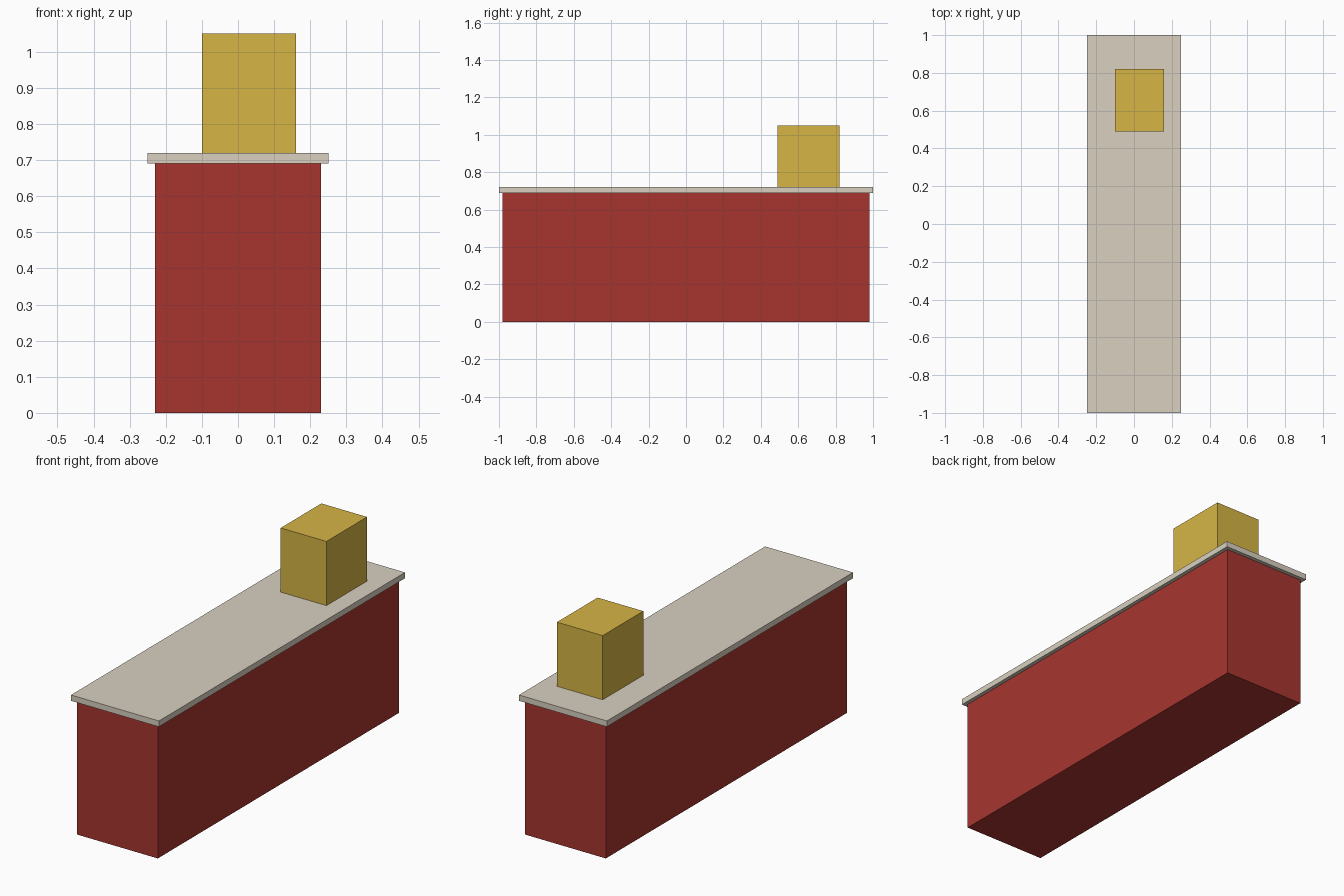
import bpy

if "Cube" in bpy.data.objects:
    bpy.data.objects.remove(bpy.data.objects["Cube"])


def material(name, color):
    mat = bpy.data.materials.new(name)
    mat.diffuse_color = (*color, 1.0)
    mat.use_nodes = True
    mat.node_tree.nodes["Principled BSDF"].inputs["Base Color"].default_value = mat.diffuse_color
    return mat


def box(name, x, y, z, mat):
    """Box spanning the given (min, max) range on each axis."""
    spans = (x, y, z)
    bpy.ops.mesh.primitive_cube_add(size=1, location=[(a + b) / 2 for a, b in spans])
    obj = bpy.context.object
    obj.name = obj.data.name = name
    obj.scale = [b - a for a, b in spans]
    bpy.ops.object.transform_apply(location=False, rotation=False, scale=True)
    obj.data.materials.append(mat)
    return obj


red = material("red_paint", (0.39, 0.036, 0.028))
stone = material("pale_stone", (0.69, 0.63, 0.53))
yellow = material("yellow_paint", (0.67, 0.46, 0.06))

# Counter body
box("counter_body", (-0.23, 0.23), (-0.98, 0.98), (0, 0.69), red)
# Overhanging worktop
box("counter_top", (-0.25, 0.25), (-1, 1), (0.69, 0.72), stone)
# Box standing on the worktop near the back
box("register_box", (-0.10, 0.16), (0.49, 0.82), (0.72, 1.05), yellow)
